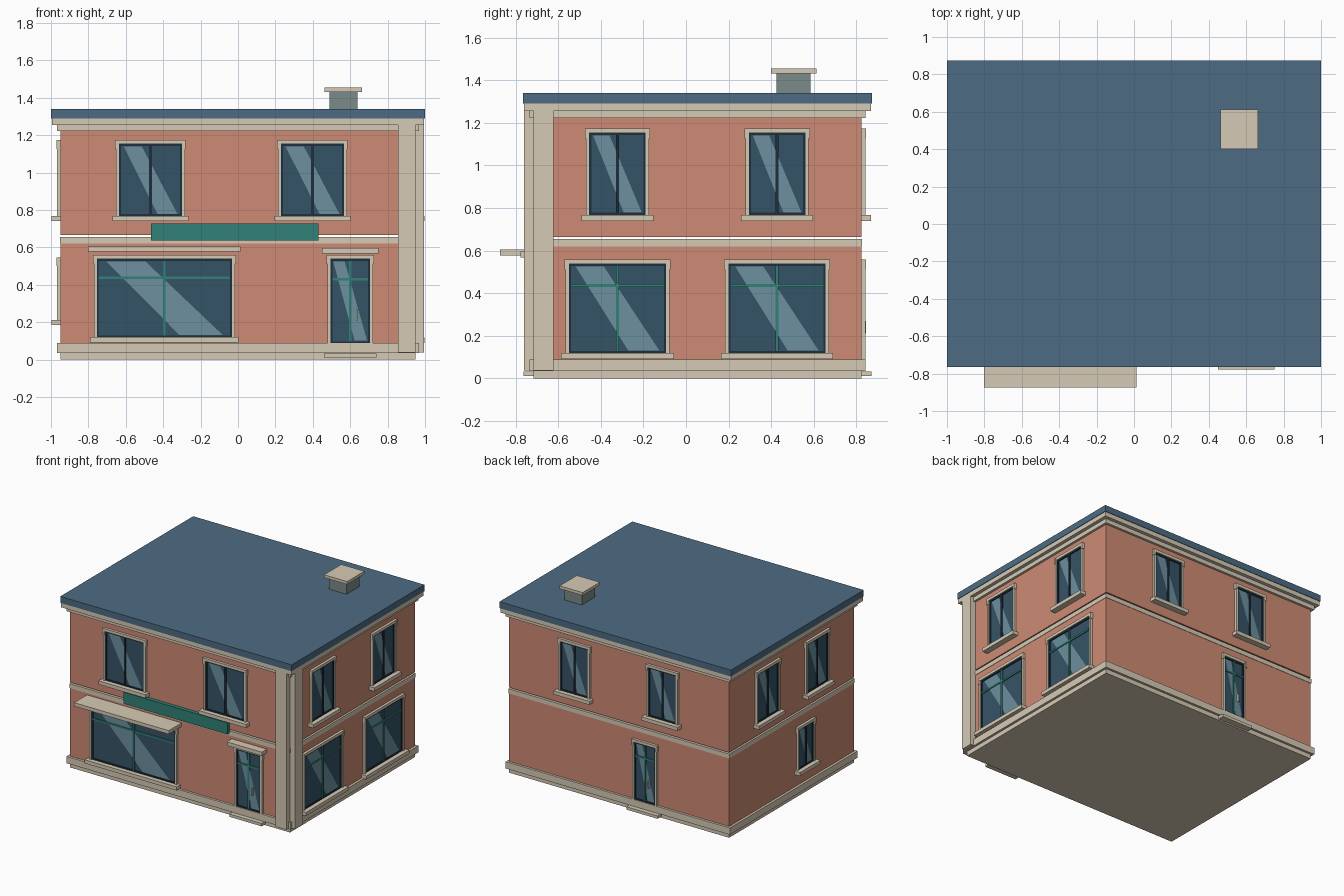
import bpy

if "Cube" in bpy.data.objects:
    bpy.data.objects.remove(bpy.data.objects["Cube"])


def mat(name, rgb):
    m = bpy.data.materials.new(name)
    m.diffuse_color = [(c / 255) ** 2.2 for c in rgb] + [1]
    m.use_nodes = True
    m.node_tree.nodes["Principled BSDF"].inputs["Base Color"].default_value = m.diffuse_color
    return m


WALL = mat("coral_wall", (205, 138, 116))
STONE = mat("beige_stone", (213, 201, 180))
ROOF = mat("blue_roof", (78, 107, 130))
GLASS = mat("dark_glass", (56, 84, 102))
GLARE = mat("pale_glass", (108, 142, 157))
TEAL = mat("teal_paint", (52, 128, 118))
DARK = mat("dark_frame", (36, 50, 62))
GREY = mat("chimney_grey", (122, 138, 138))

X, Y0, Y1 = 0.95, -0.716, 0.824     # wall planes
BOX = [(0, 3, 2, 1), (4, 5, 6, 7), (0, 1, 5, 4), (1, 2, 6, 5), (2, 3, 7, 6), (3, 0, 4, 7)]


def mesh(name, verts, faces, m):
    me = bpy.data.meshes.new(name)
    me.from_pydata(verts, [], faces)
    me.materials.append(m)
    ob = bpy.data.objects.new(name, me)
    bpy.context.collection.objects.link(ob)
    return ob


def box(name, a, b, m):
    lo = [min(p, q) for p, q in zip(a, b)]
    hi = [max(p, q) for p, q in zip(a, b)]
    v = [(x, y, z) for z in (lo[2], hi[2])
         for x, y in ((lo[0], lo[1]), (hi[0], lo[1]), (hi[0], hi[1]), (lo[0], hi[1]))]
    return mesh(name, v, BOX, m)


def ring(name, z0, z1, out, m):
    box(name, (-X - out, Y0 - out, z0), (X + out, Y1 + out, z1), m)


# facade mapping: u = position along the wall, d = distance out from it
SIDES = {
    "front": (lambda u, d, z: (u, Y0 - d, z), 1),
    "back": (lambda u, d, z: (u, Y1 + d, z), -1),
    "right": (lambda u, d, z: (X + d, u, z), 1),
    "left": (lambda u, d, z: (-X - d, u, z), -1),
}


def on(side, name, u0, u1, z0, z1, d0, d1, m):
    f = SIDES[side][0]
    box(f"{side}_{name}", f(u0, d0, z0), f(u1, d1, z1), m)


def opening(side, name, u0, u1, z0, z1, cross=False, sill=True):
    f, sgn = SIDES[side]
    w, h, mid = u1 - u0, z1 - z0, (u0 + u1) / 2
    on(side, name + "_glass", u0, u1, z0, z1, -0.01, 0.004, GLASS)
    # diagonal reflection
    left = u0 if sgn > 0 else u1
    g = [f(left + sgn * w * t, 0.006, z0 + h * s)
         for t, s in ((0.61, 0.03), (0.93, 0.03), (0.36, 0.97), (0.07, 0.97))]
    mesh(f"{side}_{name}_reflection", g, [(0, 1, 2, 3)], GLARE)
    # dark casement frame
    b = 0.01
    for n, a in (("left", (u0, u0 + b, z0, z1)), ("right", (u1 - b, u1, z0, z1)),
                 ("bottom", (u0, u1, z0, z0 + b)), ("top", (u0, u1, z1 - b, z1))):
        on(side, f"{name}_frame_{n}", *a, 0, 0.011, DARK)
    # glazing bars
    bar = TEAL if cross else DARK
    on(side, name + "_mullion", mid - 0.007, mid + 0.007, z0 + b, z1 - b, 0, 0.012, bar)
    if cross:
        zt = z0 + h * 0.76
        on(side, name + "_transom", u0 + b, u1 - b, zt - 0.007, zt + 0.007, 0, 0.0115, TEAL)
    # stone surround with eared head
    for n, a in (("left", (u0 - 0.016, u0)), ("right", (u1, u1 + 0.016))):
        on(side, f"{name}_jamb_{n}", *a, z0, z1, -0.01, 0.018, STONE)
    on(side, name + "_head", u0 - 0.018, u1 + 0.018, z1, z1 + 0.022, -0.01, 0.02, STONE)
    for n, a in (("left", (u0 - 0.021, u0 - 0.005)), ("right", (u1 + 0.005, u1 + 0.021))):
        on(side, f"{name}_ear_{n}", *a, z1 - 0.025, z1 + 0.022, -0.01, 0.021, STONE)
    if sill:
        on(side, name + "_sill", u0 - 0.036, u1 + 0.036, z0 - 0.028, z0, -0.01, 0.046, STONE)


# body, with the thin shadow gap above the string course
ring("base_slab", 0.0, 0.034, 0, STONE)
ring("ground_floor", 0.034, 0.62, 0, WALL)
ring("plinth", 0.035, 0.088, 0.018, STONE)
ring("string_course", 0.62, 0.655, 0.003, STONE)
ring("upper_floor", 0.665, 1.222, 0, WALL)
ring("lower_cornice", 1.222, 1.255, 0.018, STONE)
ring("upper_cornice", 1.255, 1.29, 0.045, STONE)
ring("roof", 1.29, 1.34, 0.049, ROOF)

# corner pilasters
on("front", "pilaster", 0.855, X, 0.038, 1.255, -0.01, 0.045, STONE)
on("right", "pilaster", Y0, -0.622, 0.038, 1.255, -0.01, 0.045, STONE)

# chimney
box("chimney", (0.49, 0.425, 1.335), (0.64, 0.585, 1.432), GREY)
box("chimney_cap", (0.463, 0.4, 1.432), (0.662, 0.613, 1.455), STONE)

# upper windows
UPPER = {"front": ((-0.468, 0.398), 0.335), "right": ((-0.322, 0.428), 0.265),
         "back": ((-0.38, 0.38), 0.24), "left": ((-0.25, 0.36), 0.255)}
for side, (centres, w) in UPPER.items():
    for i, c in enumerate(centres):
        opening(side, f"upper_window_{i + 1}", c - w / 2, c + w / 2, 0.768, 1.152)

# ground floor windows
opening("front", "shop_window", -0.755, -0.032, 0.12, 0.537, cross=True)
opening("right", "shop_window_1", -0.55, -0.093, 0.118, 0.537, cross=True)
opening("right", "shop_window_2", 0.2, 0.655, 0.118, 0.537, cross=True)
opening("left", "small_window", -0.2, -0.02, 0.212, 0.525)

# doors with handle and step
for side, c, w, step in (("front", 0.6, 0.21, 0.28), ("back", -0.23, 0.18, 0.27)):
    opening(side, "door", c - w / 2, c + w / 2, 0.088, 0.537, cross=True, sill=False)
    h = c + 0.036 * SIDES[side][1]
    on(side, "door_handle", h - 0.004, h + 0.004, 0.21, 0.27, 0, 0.022, STONE)
    on(side, "door_step", c - step / 2, c + step / 2, 0.01, 0.032, -0.01, 0.048, STONE)

# canopies and blank sign board
on("front", "shop_canopy", -0.803, 0.014, 0.577, 0.605, -0.01, 0.158, STONE)
on("front", "door_canopy", 0.448, 0.75, 0.568, 0.597, -0.01, 0.062, STONE)
on("front", "sign_board", -0.465, 0.43, 0.638, 0.728, -0.01, 0.03, TEAL)
